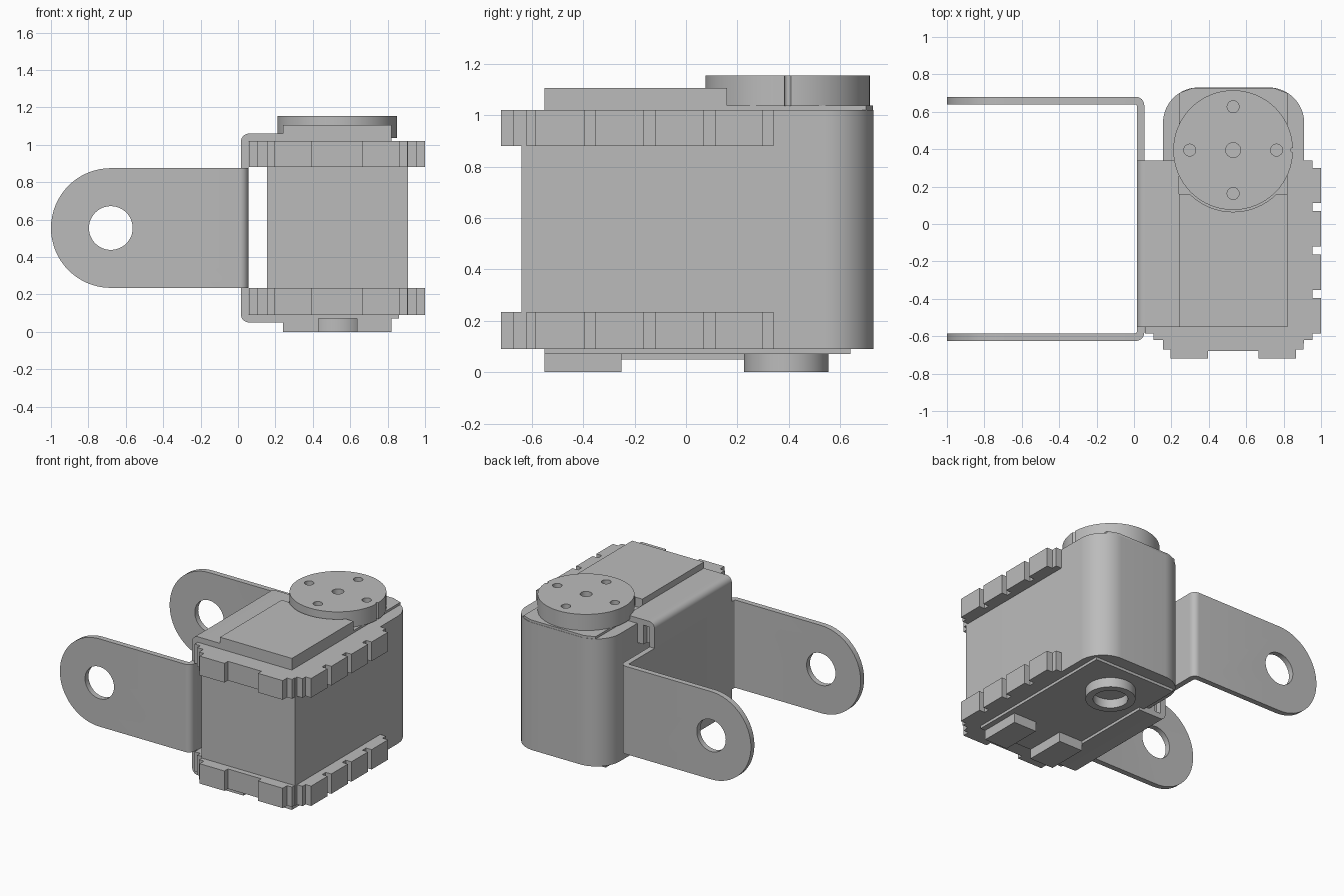
import bpy, bmesh, math
from mathutils import Vector

if "Cube" in bpy.data.objects:
    bpy.data.objects.remove(bpy.data.objects["Cube"], do_unlink=True)

grey = bpy.data.materials.new("light_grey")
grey.use_nodes = True
grey.diffuse_color = (0.5, 0.5, 0.5, 1)
grey.node_tree.nodes["Principled BSDF"].inputs["Base Color"].default_value = (0.5, 0.5, 0.5, 1)

CX, HUB_Y = 0.53, 0.395      # centre line of the body, axis of the output shaft


def rounded(corners, steps=8):
    """Outline from (x, y) or (x, y, radius) corners."""
    out, n = [], len(corners)
    for i, c in enumerate(corners):
        p = Vector(c[:2])
        if len(c) == 2:
            out.append(tuple(p))
            continue
        a = (Vector(corners[i - 1][:2]) - p).normalized()
        b = (Vector(corners[(i + 1) % n][:2]) - p).normalized()
        r = c[2]                                   # all corners are square
        for k in range(steps + 1):
            t = k / steps * math.pi / 2
            out.append(tuple(p + a * r * (1 - math.sin(t)) + b * r * (1 - math.cos(t))))
    return out


def circle(x, y, r, n=48):
    return [(x + r * math.cos(2 * math.pi * k / n), y + r * math.sin(2 * math.pi * k / n))
            for k in range(n)]


def rect(x0, x1, y0, y1):
    return [(x0, y0), (x1, y0), (x1, y1), (x0, y1)]


def prism(name, outline, lo, hi, axis="z"):
    """Extrude an outline along z (drawn in xy) or y (drawn in xz)."""
    bm = bmesh.new()
    place = (lambda p, h: (p[0], p[1], h)) if axis == "z" else (lambda p, h: (p[0], h, p[1]))
    face = bm.faces.new([bm.verts.new(place(p, lo)) for p in outline])
    ext = bmesh.ops.extrude_face_region(bm, geom=[face])
    moved = [v for v in ext["geom"] if isinstance(v, bmesh.types.BMVert)]
    shift = (0, 0, hi - lo) if axis == "z" else (0, hi - lo, 0)
    bmesh.ops.translate(bm, verts=moved, vec=shift)
    bmesh.ops.recalc_face_normals(bm, faces=bm.faces)
    mesh = bpy.data.meshes.new(name)
    bm.to_mesh(mesh)
    bm.free()
    mesh.materials.append(grey)
    mesh.shade_smooth()
    mesh.set_sharp_from_angle(angle=math.radians(30))
    ob = bpy.data.objects.new(name, mesh)
    bpy.context.collection.objects.link(ob)
    return ob


def cut(ob, tool, operation="DIFFERENCE"):
    """Apply a boolean and discard the cutter."""
    tool.hide_render = True
    mod = ob.modifiers.new("cut", "BOOLEAN")
    mod.operation, mod.object, mod.solver = operation, tool, "EXACT"
    bpy.context.view_layer.update()
    graph = bpy.context.evaluated_depsgraph_get()
    mesh = bpy.data.meshes.new_from_object(ob.evaluated_get(graph))
    ob.modifiers.clear()
    ob.data = mesh
    mesh.shade_smooth()
    mesh.set_sharp_from_angle(angle=math.radians(30))
    bpy.data.objects.remove(tool, do_unlink=True)


# Motor body with rounded rear corners
prism("motor_body", rounded([(0.155, -0.64), (0.91, -0.64), (0.91, 0.73, 0.19), (0.155, 0.73, 0.19)], 16),
      0.09, 1.02)

# Toothed mounting rims: half outline mirrored about the centre line
half = [(0.135, -0.68), (0.135, -0.72), (0.335, -0.72), (0.335, -0.67),
        (0.375, -0.67), (0.375, -0.62), (0.425, -0.62), (0.425, -0.585), (0.47, -0.585)]
for notch in (-0.395, -0.163, 0.07):
    half += [(0.47, notch), (0.425, notch), (0.425, notch + 0.042), (0.47, notch + 0.042)]
half += [(0.47, 0.30), (0.425, 0.30), (0.425, 0.34), (0.37, 0.34)]
rim = [(CX + u, y) for u, y in half] + [(CX - u, y) for u, y in reversed(half)]
prism("lower_rim", rim, 0.09, 0.235)
prism("upper_rim", rim, 0.88, 1.02)

# Top cover, scooped around the output disc, and the plate under the disc
cover = prism("top_cover", rect(0.24, 0.82, -0.55, 0.16), 1.01, 1.105)
cut(cover, prism("cover_cutter", circle(CX, HUB_Y, 0.33, 64), 1.04, 1.2))
prism("disc_plate", [(0.24, 0.1), (0.82, 0.1), (0.82, 0.70), (0.745, 0.728), (0.315, 0.728), (0.24, 0.70)],
      1.01, 1.037)

# Output disc with five screw holes and an index notch
disc = prism("output_disc", circle(CX, HUB_Y, 0.32, 64), 1.035, 1.155)
holes = [(0, 0, 0.04)] + [(0.232 * dx, 0.232 * dy, 0.032) for dx, dy in ((1, 0), (-1, 0), (0, 1), (0, -1))]
for dx, dy, r in holes:
    cut(disc, prism("hole_cutter", circle(CX + dx, HUB_Y + dy, r, 24), 1.06, 1.2))
cut(disc, prism("notch_cutter", circle(CX + 0.32, HUB_Y, 0.013, 12), 1.0, 1.2))

# Underside plate, connector blocks and idler ring
prism("bottom_plate", rect(0.20, 0.86, -0.55, 0.64), 0.07, 0.1)
prism("connector_block_a", rect(0.24, 0.43, -0.55, -0.25), 0, 0.09)
prism("connector_block_b", rect(0.635, 0.82, -0.55, -0.25), 0, 0.09)
ring = prism("idler_ring", circle(CX, 0.39, 0.165), 0, 0.09)
cut(ring, prism("ring_cutter", circle(CX, 0.39, 0.115), -0.1, 0.065))

# Channel bracket clasping the motor from the side
prism("motor_bracket", rounded([(0.24, 0.05), (0.015, 0.05, 0.045), (0.015, 1.06, 0.045), (0.24, 1.06),
                                (0.24, 1.02), (0.055, 1.02, 0.01), (0.055, 0.09, 0.01), (0.24, 0.09)]),
      -0.55, 0.34, "y")

# Forked arm bracket with round pierced ends
arms = prism("fork_bracket", rounded([(-1.1, -0.625), (0.055, -0.625, 0.045), (0.055, 0.68, 0.045), (-1.1, 0.68),
                                      (-1.1, 0.64), (0.015, 0.64, 0.01), (0.015, -0.585, 0.01), (-1.1, -0.585)]),
             0.1, 1.0)
end = [(-0.68 + 0.32 * math.cos(t), 0.555 + 0.32 * math.sin(t))
       for t in (math.pi * (0.5 + k / 32) for k in range(33))]
cut(arms, prism("arm_shape_cutter", end + [(0.2, 0.235), (0.2, 0.875)], -1, 1, "y"), "INTERSECT")
cut(arms, prism("arm_hole_cutter", circle(-0.68, 0.555, 0.117), -1, 1, "y"))
